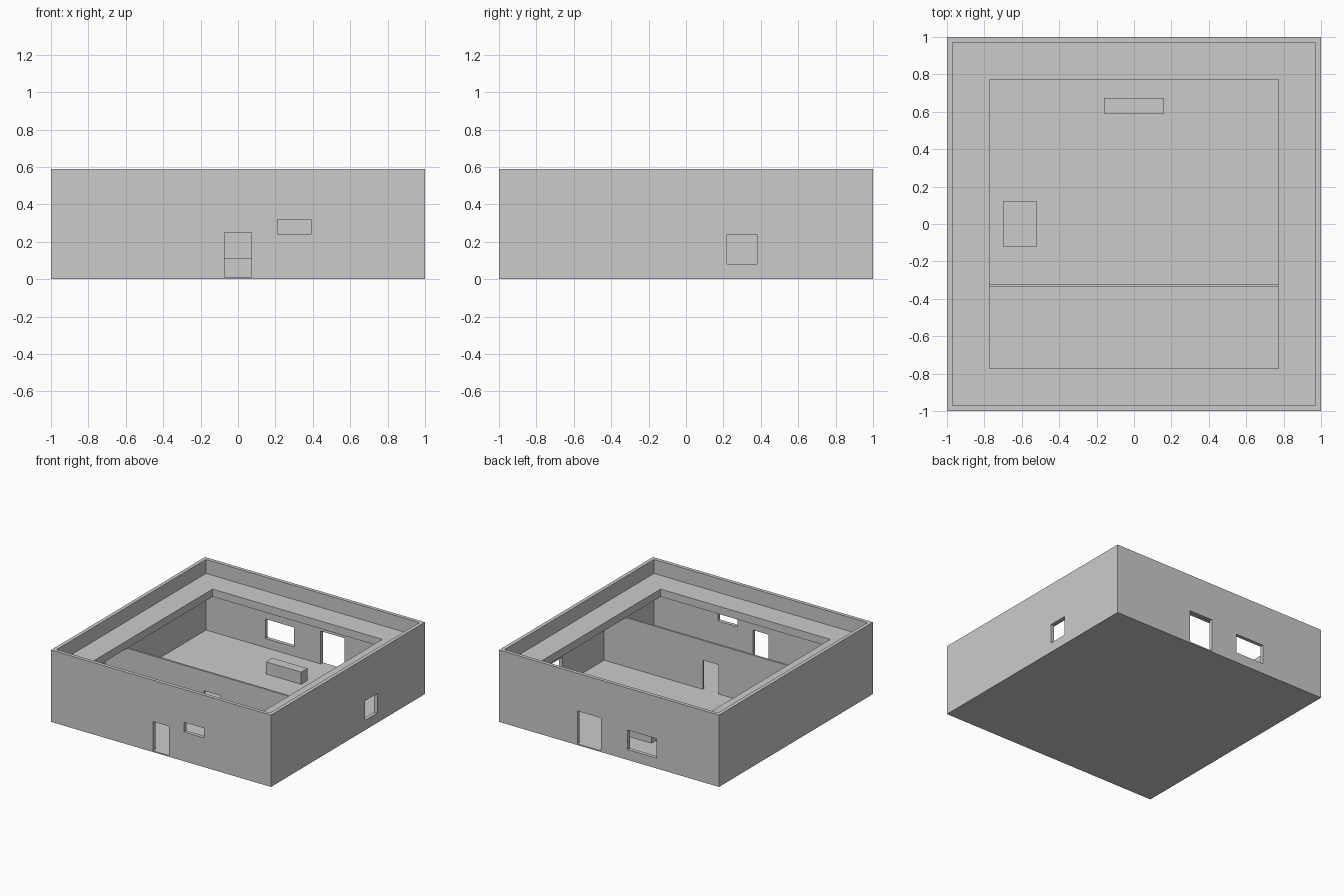
import bpy, bmesh
from mathutils import Matrix, Vector

if "Cube" in bpy.data.objects:
    bpy.data.objects.remove(bpy.data.objects["Cube"])


def box(name, x, y, z):
    """Axis-aligned box from (min, max) ranges."""
    bm = bmesh.new()
    bmesh.ops.create_cube(bm, size=1)
    size = Vector((x[1] - x[0], y[1] - y[0], z[1] - z[0]))
    mid = Vector((x[0] + x[1], y[0] + y[1], z[0] + z[1])) / 2
    bmesh.ops.transform(bm, matrix=Matrix.LocRotScale(mid, None, size), verts=bm.verts)
    me = bpy.data.meshes.new(name)
    bm.to_mesh(me)
    bm.free()
    ob = bpy.data.objects.new(name, me)
    bpy.context.collection.objects.link(ob)
    return ob


def cut(ob, x, y, z):
    """Subtract a box from an object and discard the cutter."""
    cutter = box("cutter", x, y, z)
    cutter.hide_render = True
    mod = ob.modifiers.new("cut", 'BOOLEAN')
    mod.operation, mod.solver, mod.object = 'DIFFERENCE', 'EXACT', cutter
    bpy.context.view_layer.objects.active = ob
    bpy.ops.object.modifier_apply(modifier=mod.name)
    bpy.data.objects.remove(cutter)


FULL, INNER, HOLE = (-1, 1), (-0.97, 0.97), (-0.772, 0.772)
FLOOR, CEILING, ROOF, TOP = 0.01, 0.412, 0.475, 0.59
FRONT, BACK, RIGHT = (-1.1, -0.9), (0.9, 1.1), (0.9, 1.1)
DOOR_X, DOOR_Z = (-0.072, 0.072), (-0.1, 0.25)

# Floor slab
box("floor", FULL, FULL, (0, FLOOR))

# Outer walls with parapet
walls = box("outer_walls", FULL, FULL, (FLOOR, TOP))
cut(walls, INNER, INNER, (-1, 1))
cut(walls, DOOR_X, FRONT, DOOR_Z)                    # front door
cut(walls, (0.21, 0.39), FRONT, (0.24, 0.32))        # front window
cut(walls, RIGHT, (0.22, 0.38), (0.08, 0.24))        # right window
cut(walls, (0.073, 0.287), BACK, (-0.1, 0.28))       # back door
cut(walls, (-0.43, -0.17), BACK, (0.085, 0.245))     # back window

# Roof slab with large square opening
roof = box("roof_slab", INNER, INNER, (CEILING, ROOF))
cut(roof, HOLE, HOLE, (-1, 1))

# Partition wall with doorway
partition = box("partition_wall", INNER, (-0.338, -0.322), (FLOOR, CEILING))
cut(partition, DOOR_X, (-0.5, -0.2), DOOR_Z)

# Furniture blocks
box("counter", (-0.16, 0.16), (0.592, 0.675), (FLOOR, 0.11))
box("table", (-0.70, -0.522), (-0.12, 0.122), (FLOOR, 0.10))
